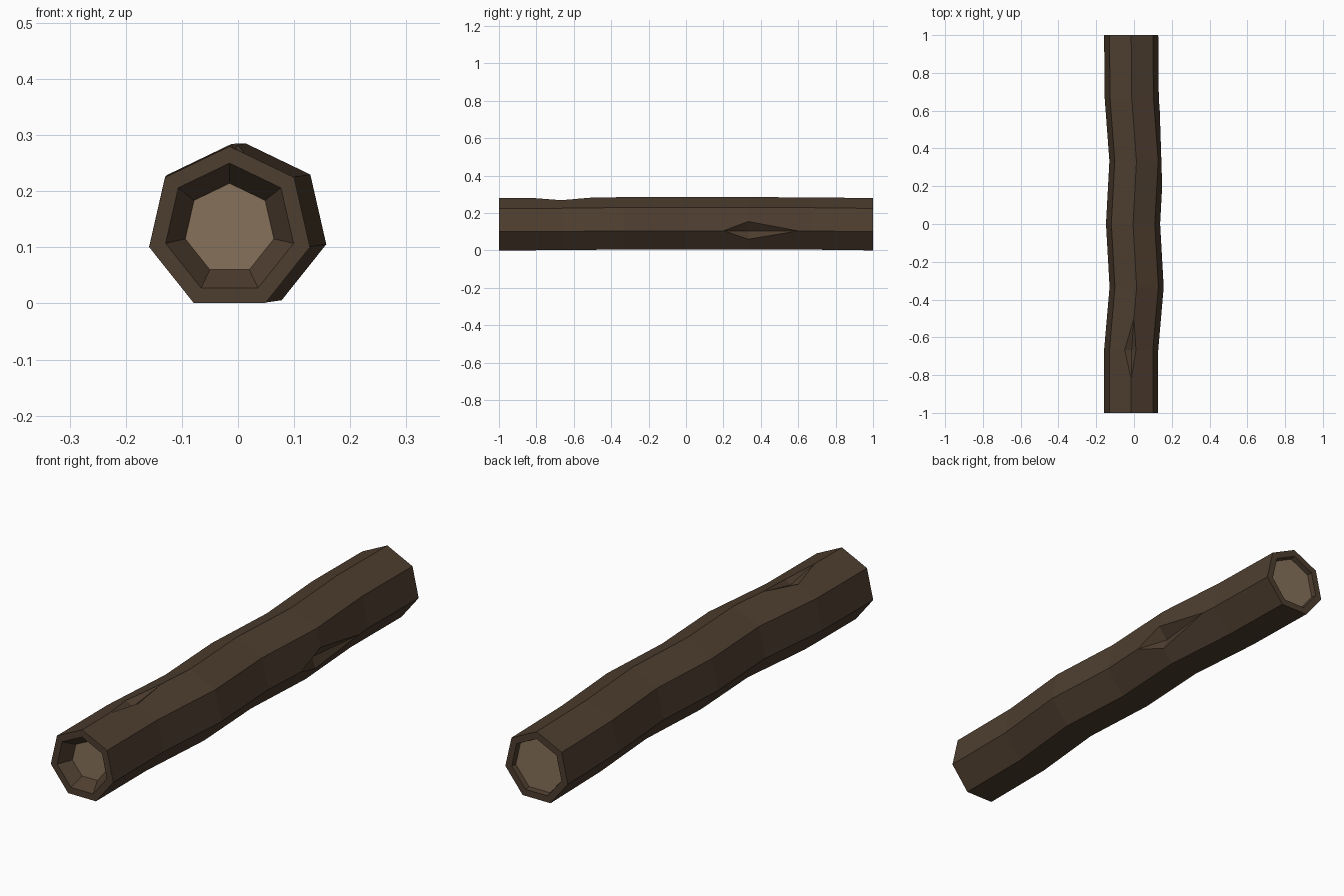
import bpy, bmesh
from math import sin, cos, pi
from mathutils import Vector

if "Cube" in bpy.data.objects:
    bpy.data.objects.remove(bpy.data.objects["Cube"])


def make_material(name, color):
    mat = bpy.data.materials.new(name)
    mat.use_nodes = True
    mat.diffuse_color = (*color, 1)
    mat.node_tree.nodes["Principled BSDF"].inputs["Base Color"].default_value = (*color, 1)
    return mat


bark = make_material("dark bark", (0.075, 0.047, 0.028))
heartwood = make_material("pale heartwood", (0.24, 0.165, 0.102))

SIDES = 7
RADIUS = 0.147
CENTRE_Z = 0.133
bm = bmesh.new()


def ring(y, dx, dz, radius):
    angles = [pi / 2 + 2 * pi * i / SIDES for i in range(SIDES)]
    return [bm.verts.new((dx + radius * cos(a), y, CENTRE_Z + dz + radius * sin(a)))
            for a in angles]


def bridge(a, b):
    for i in range(SIDES):
        j = (i + 1) % SIDES
        bm.faces.new((a[i], a[j], b[j], b[i]))


def cut_end(outer, y, depth, floor_radius):
    """Flat rim, sloping recess wall and pale floor."""
    rim = ring(y, -0.015, 0, 0.117)
    floor = ring(y + depth, -0.015, 0, floor_radius)
    bridge(outer, rim)
    bridge(rim, floor)
    bm.faces.new(floor).material_index = 1


def notch(vert, cuts, push):
    """Cut a diamond around a ridge vertex and push its middle inwards."""
    tips = []
    for edge in list(vert.link_edges):
        way = (edge.other_vert(vert).co - vert.co).normalized()
        fraction = max(cuts, key=lambda c: way.dot(Vector(c[0])))[1]
        tips.append(bmesh.utils.edge_split(edge, vert, fraction)[1])
    for face in list(vert.link_faces):
        a, b = [t for t in tips if t in face.verts]
        bmesh.utils.face_split(face, a, b)
    vert.co += Vector(push)


# Crooked trunk: sideways and upward drift at evenly spaced rings
drift = [(-0.015, 0), (-0.015, 0.001), (0.014, 0.005), (-0.005, 0.005),
         (0.013, 0.005), (-0.012, 0.004), (-0.015, 0)]
rings = [ring(-1 + i / 3, dx, dz, RADIUS) for i, (dx, dz) in enumerate(drift)]
for a, b in zip(rings, rings[1:]):
    bridge(a, b)

# Hollowed ends: deep at the front, shallow at the back
cut_end(rings[0], -1, 0.05, 0.081)
cut_end(rings[-1], 1, -0.02, 0.112)

# Axe notches on the top ridge and on one side ridge
notch(rings[1][0], [((0, -1, 0), 0.46), ((0, 1, 0), 0.5),
                    ((-1, 0, 0), 0.3), ((1, 0, 0), 0.22)], (0.003, 0, -0.03))
notch(rings[4][5], [((0, -1, 0), 0.4), ((0, 1, 0), 0.8),
                    ((0, 0, 1), 0.4), ((0, 0, -1), 0.45)], (-0.05, 0, 0))

bmesh.ops.recalc_face_normals(bm, faces=bm.faces)
mesh = bpy.data.meshes.new("log")
bm.to_mesh(mesh)
bm.free()
mesh.materials.append(bark)
mesh.materials.append(heartwood)
bpy.context.collection.objects.link(bpy.data.objects.new("log", mesh))
